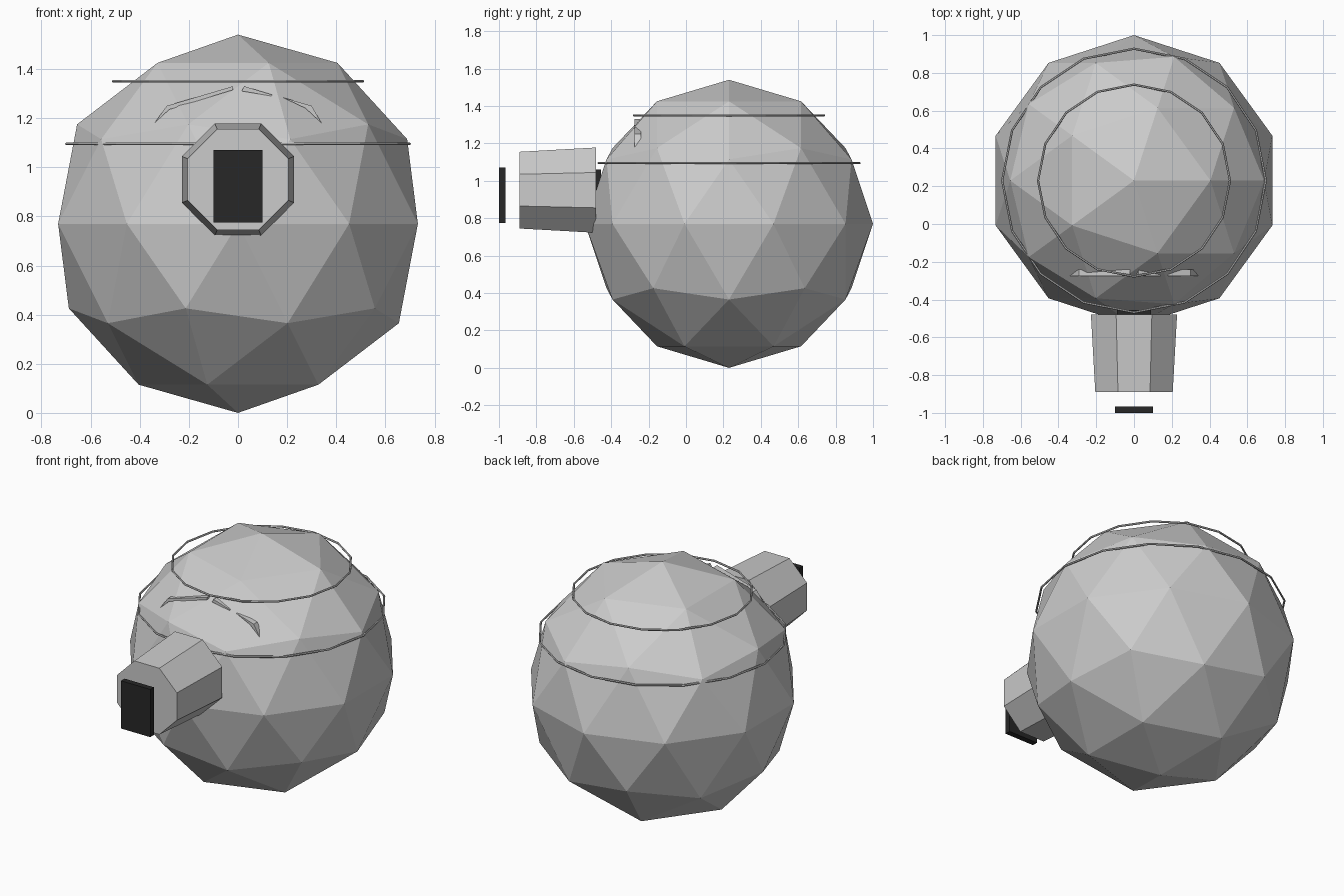
import bpy, bmesh, math
from mathutils import Matrix, Vector

if "Cube" in bpy.data.objects:
    bpy.data.objects.remove(bpy.data.objects["Cube"], do_unlink=True)


def material(name, value):
    mat = bpy.data.materials.new(name)
    mat.use_nodes = True
    colour = (value, value, value, 1)
    mat.diffuse_color = colour
    mat.node_tree.nodes["Principled BSDF"].inputs["Base Color"].default_value = colour
    return mat


GREY = material("grey", 0.6)
BLACK = material("black", 0.02)
CENTRE = Vector((0, 0.23, 0.77))


def finish(obj, name, mat):
    obj.name = obj.data.name = name
    obj.data.materials.clear()
    obj.data.materials.append(mat)
    return obj


def box(name, low, high, mat):
    low, high = Vector(low), Vector(high)
    bpy.ops.mesh.primitive_cube_add(size=1, location=(low + high) / 2)
    obj = finish(bpy.context.object, name, mat)
    obj.data.transform(Matrix.Diagonal((*(high - low), 1)))
    return obj


def plate(name, outline, front, back, mat):
    """Extrude an x-z outline along y."""
    bm = bmesh.new()
    face = bm.faces.new([bm.verts.new((x, front, z)) for x, z in outline])
    side = bmesh.ops.extrude_face_region(bm, geom=[face])
    verts = [v for v in side["geom"] if isinstance(v, bmesh.types.BMVert)]
    bmesh.ops.translate(bm, verts=verts, vec=(0, back - front, 0))
    bmesh.ops.recalc_face_normals(bm, faces=bm.faces)
    mesh = bpy.data.meshes.new(name)
    bm.to_mesh(mesh)
    bm.free()
    obj = bpy.data.objects.new(name, mesh)
    bpy.context.collection.objects.link(obj)
    return finish(obj, name, mat)


# Faceted round body
bpy.ops.mesh.primitive_ico_sphere_add(subdivisions=2, radius=0.77, location=CENTRE)
finish(bpy.context.object, "body", GREY)

# Thin hoops around the upper body
for name, radius, height in (("lower_hoop", 0.698, 1.095), ("upper_hoop", 0.508, 1.35)):
    bpy.ops.mesh.primitive_torus_add(
        major_radius=radius, minor_radius=0.006, major_segments=16,
        minor_segments=6, location=(0, CENTRE.y, height))
    finish(bpy.context.object, name, GREY)

# Tapered octagonal snout, with flats on top and sides
corner = 1 / math.cos(math.pi / 8)
bpy.ops.mesh.primitive_cone_add(
    vertices=8, radius1=0.228 * corner, radius2=0.205 * corner, depth=0.41,
    location=(0, -0.685, 0.95), rotation=(math.pi / 2, 0, 0))
snout = finish(bpy.context.object, "snout", GREY)
snout.data.transform(Matrix.Rotation(math.pi / 8, 4, "Z"))

# Black plates in front of and behind the snout
box("nose", (-0.1, -1, 0.775), (0.1, -0.965, 1.07), BLACK)
box("mouth", (-0.09, -0.48, 0.775), (0.09, -0.455, 1.06), BLACK)

# Brow slivers standing out of the facets
brows = {
    "right_brow": [(-0.34, 1.18), (-0.29, 1.25), (-0.02, 1.33), (-0.02, 1.315), (-0.28, 1.235)],
    "left_brow_inner": [(0.015, 1.31), (0.025, 1.33), (0.14, 1.295), (0.135, 1.29)],
    "left_brow_outer": [(0.18, 1.285), (0.3, 1.25), (0.34, 1.18), (0.275, 1.24)],
}
for name, outline in brows.items():
    plate(name, outline, -0.275, -0.24, GREY)
